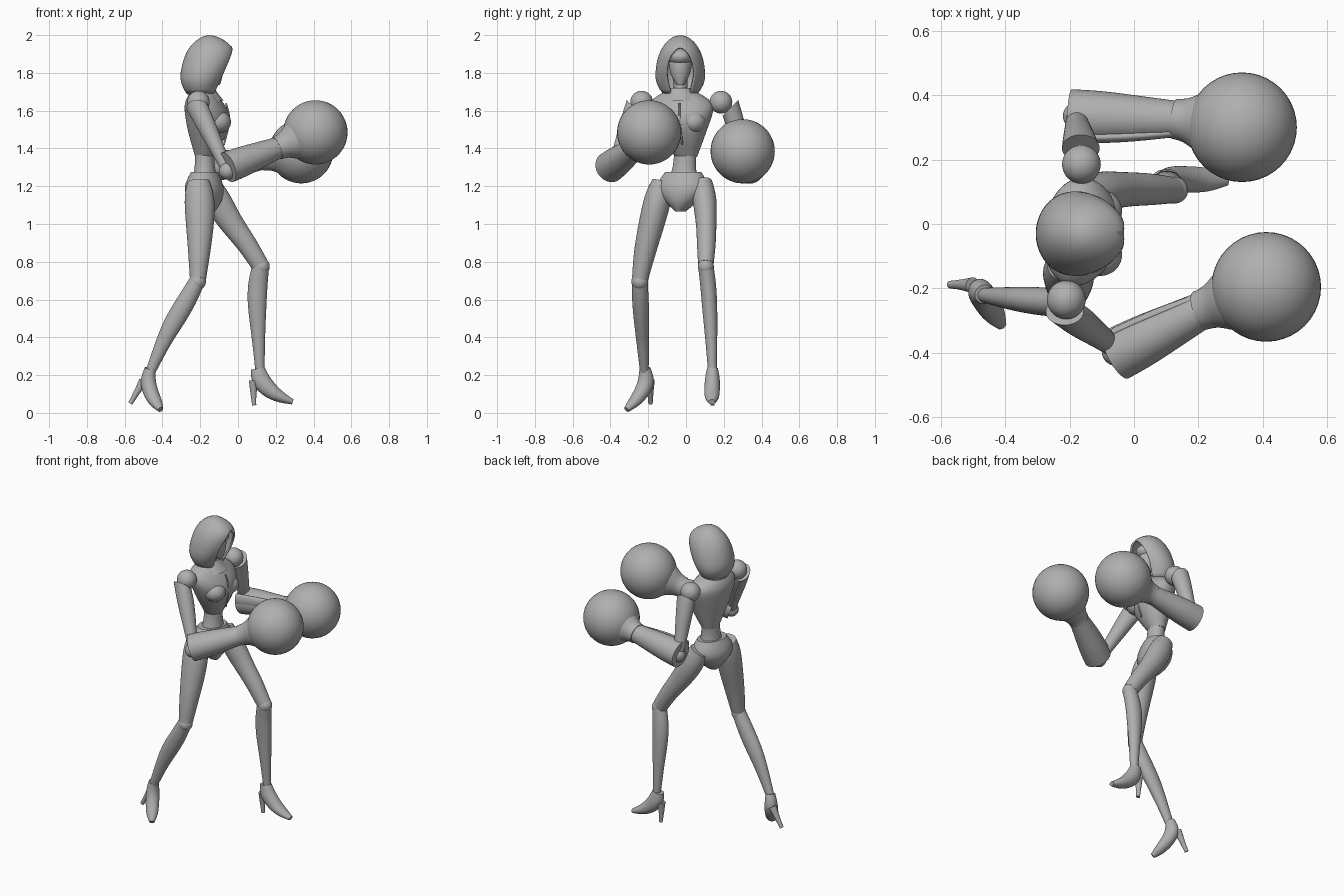
import bpy
import bmesh
from math import cos, sin, pi, asin, radians
from mathutils import Vector

default_cube = bpy.data.objects.get("Cube")
if default_cube:
    bpy.data.objects.remove(default_cube, do_unlink=True)

# One plain grey for the whole figure
grey = bpy.data.materials.new("plain grey")
grey.use_nodes = True
grey_value = (0.43, 0.43, 0.43, 1)
grey.diffuse_color = grey_value
grey.node_tree.nodes["Principled BSDF"].inputs["Base Color"].default_value = grey_value


def finish(name, bm, levels=0, thickness=0):
    """Turn a bmesh into a named, smooth shaded object."""
    bmesh.ops.recalc_face_normals(bm, faces=bm.faces)
    mesh = bpy.data.meshes.new(name)
    bm.to_mesh(mesh)
    bm.free()
    mesh.materials.append(grey)
    obj = bpy.data.objects.new(name, mesh)
    bpy.context.collection.objects.link(obj)
    bpy.ops.object.select_all(action="DESELECT")
    obj.select_set(True)
    bpy.context.view_layer.objects.active = obj
    bpy.ops.object.shade_smooth_by_angle(angle=radians(40))
    if levels:
        subdivision = obj.modifiers.new("Rounding", "SUBSURF")
        subdivision.levels = subdivision.render_levels = levels
    if thickness:
        shell = obj.modifiers.new("Thickness", "SOLIDIFY")
        shell.thickness = thickness
        shell.offset = -1
    return obj


def loft(name, rings, side=(0, 1, 0), start=None, level=False, count=16):
    """Skin rings (x, y, z, half width[, half depth]) along their path."""
    bm = bmesh.new()
    crease = bm.edges.layers.float.new("crease_edge")
    centres = [Vector(ring[:3]) for ring in rings]
    last = len(rings) - 1
    loops = []
    for i, ring in enumerate(rings):
        along = centres[min(i + 1, last)] - centres[max(i - 1, 0)]
        if level:
            along = Vector((0, 0, 1))
        if i == 0 and start:
            along = Vector(start)
        along.normalize()
        u = Vector(side)
        u = (u - along * u.dot(along)).normalized()
        v = along.cross(u)
        loop = []
        for k in range(count):
            angle = 2 * pi * k / count
            offset = u * cos(angle) * ring[3] + v * sin(angle) * ring[-1]
            loop.append(bm.verts.new(centres[i] + offset))
        loops.append(loop)
    for lower, upper in zip(loops, loops[1:]):
        for k in range(count):
            j = (k + 1) % count
            bm.faces.new((lower[k], lower[j], upper[j], upper[k]))
    for loop in (loops[0], loops[-1]):
        cap = bm.faces.new(loop)
        for edge in cap.edges:
            edge[crease] = 1
    return finish(name, bm, levels=2)


def ball(name, centre, radii):
    """Ellipsoid with radii along x, y and z."""
    bm = bmesh.new()
    bmesh.ops.create_uvsphere(bm, u_segments=40, v_segments=24, radius=1)
    bmesh.ops.scale(bm, vec=Vector(radii), verts=bm.verts)
    bmesh.ops.translate(bm, vec=Vector(centre), verts=bm.verts)
    return finish(name, bm)


def hood(name, rings, mid_y, count=28):
    """Shell of arcs (z, back, front, half width, half opening)."""
    bm = bmesh.new()
    loops = []
    for z, back, front, width, opening in rings:
        first = asin(opening / width)
        loop = []
        for k in range(count + 1):
            angle = first + (2 * pi - 2 * first) * k / count
            x = (back + front) / 2 + (front - back) / 2 * cos(angle)
            loop.append(bm.verts.new((x, mid_y + width * sin(angle), z)))
        loops.append(loop)
    for lower, upper in zip(loops, loops[1:]):
        for a in range(count):
            bm.faces.new((lower[a], lower[a + 1], upper[a + 1], upper[a]))
    bm.faces.new(loops[-1])
    bmesh.ops.remove_doubles(bm, verts=bm.verts, dist=0.0005)
    return finish(name, bm, levels=1, thickness=0.012)


# Head: open hood, masked face, neck
hood("hood", [
    (1.685, -.27, -.115, .09, .05),
    (1.74, -.305, -.088, .13, .065),
    (1.80, -.308, -.05, .135, .08),
    (1.88, -.287, -.022, .122, .062),
    (1.92, -.268, -.022, .105, .03),
    (1.945, -.25, -.033, .09, .0),
    (1.98, -.215, -.08, .06, .0),
    (2.0, -.17, -.13, .02, .0),
], mid_y=-.03)
loft("face_mask", [
    (-.115, -.03, 1.735, .018, .02),
    (-.13, -.03, 1.78, .05, .05),
    (-.14, -.03, 1.85, .066, .07),
    (-.15, -.03, 1.91, .05, .06),
    (-.16, -.03, 1.94, .02, .03),
], level=True)
ball("brow_cap", (-.14, -.03, 1.885), (.083, .066, .048))
loft("neck", [(-.185, -.03, 1.64, .048), (-.175, -.03, 1.72, .038), (-.165, -.03, 1.8, .04)])

# Torso: cropped jacket, collar, waist, hips
shoulder_line = (.12, .99, 0)
hip_line = (.28, .96, 0)
loft("jacket", [
    (-.178, .0, 1.355, .06, .05),
    (-.165, -.01, 1.43, .10, .085),
    (-.158, -.02, 1.5, .135, .112),
    (-.158, -.022, 1.57, .165, .124),
    (-.178, -.025, 1.63, .182, .11),
    (-.185, -.03, 1.675, .14, .085),
    (-.185, -.03, 1.705, .07, .06),
], side=shoulder_line, level=True)
loft("collar", [
    (-.175, -.03, 1.655, .115, .1),
    (-.18, -.03, 1.69, .085, .075),
    (-.18, -.03, 1.72, .06, .058),
], side=shoulder_line, level=True)
for label, y in (("left", .04), ("right", -.095)):
    ball(label + "_bust", (-.105, y, 1.54), (.068, .066, .06))
loft("zip_strip", [(-.065, -.035, 1.64, .005), (-.036, -.035, 1.56, .005), (-.075, -.02, 1.42, .005)])
loft("waist", [
    (-.175, -.015, 1.22, .09, .07),
    (-.176, -.01, 1.29, .06, .053),
    (-.177, -.003, 1.38, .062, .05),
], side=hip_line, level=True)
loft("hips", [
    (-.165, -.03, 1.065, .025, .045),
    (-.17, -.025, 1.11, .08, .085),
    (-.178, -.02, 1.165, .14, .105),
    (-.18, -.018, 1.215, .145, .1),
    (-.178, -.015, 1.275, .1, .07),
], side=hip_line, level=True)

# Legs: thigh, knee joint, shin
loft("right_thigh", [
    (-.21, -.125, 1.225, .055, .06),
    (-.205, -.145, 1.15, .075, .083),
    (-.2, -.175, 1.03, .072, .08),
    (-.205, -.22, .85, .06),
    (-.212, -.243, .71, .044),
])
loft("left_thigh", [
    (-.16, .085, 1.22, .055, .06),
    (-.115, .1, 1.13, .068, .08),
    (-.035, .108, 1.0, .054, .064),
    (.045, .108, .9, .052, .055),
    (.115, .105, .785, .042, .048),
])
ball("right_knee", (-.215, -.245, .695), (.045, .044, .045))
ball("left_knee", (.123, .105, .775), (.045, .042, .045))
loft("right_shin", [
    (-.213, -.245, .705, .042, .042),
    (-.267, -.242, .6, .046, .052),
    (-.335, -.235, .49, .042, .054),
    (-.39, -.23, .39, .035, .042),
    (-.467, -.22, .21, .023, .026),
])
loft("left_shin", [
    (.12, .105, .775, .042, .046),
    (.103, .118, .68, .043, .054),
    (.1, .125, .57, .042, .052),
    (.107, .133, .42, .034, .037),
    (.117, .14, .21, .023, .024),
])

# High-heeled shoes
loft("right_shoe", [
    (-.465, -.218, .235, .03),
    (-.48, -.205, .17, .042, .05),
    (-.462, -.235, .105, .042, .042),
    (-.433, -.28, .05, .038, .03),
    (-.41, -.315, .018, .016, .016),
], side=(.9, .45, 0))
loft("left_shoe", [
    (.105, .14, .235, .03, .038),
    (.115, .14, .175, .042, .054),
    (.17, .138, .115, .042, .045),
    (.23, .137, .08, .04, .03),
    (.29, .137, .058, .018, .014),
])
loft("right_heel", [(-.5, -.19, .17, .025), (-.535, -.188, .11, .016), (-.57, -.188, .05, .012)])
loft("left_heel", [(.085, .14, .17, .028), (.08, .14, .11, .016), (.086, .14, .04, .011)])

# Arms: shoulder ball, upper arm, elbow, flared forearm, padded glove
arms = {
    "right": dict(
        shoulder=(-.21, -.235, 1.645), outward=-1,
        upper=[(-.215, -.272, 1.615, .06), (-.172, -.3, 1.53, .053),
               (-.11, -.345, 1.4, .04), (-.06, -.385, 1.29, .03)],
        elbow=(-.055, -.395, 1.28), cuff=(-.055, -.405, 1.3),
        wrist=(.215, -.265, 1.405), glove=(.41, -.195, 1.485)),
    "left": dict(
        shoulder=(-.163, .185, 1.645), outward=1,
        upper=[(-.165, .235, 1.615, .06), (-.17, .262, 1.53, .052),
               (-.175, .3, 1.4, .04), (-.18, .335, 1.3, .03)],
        elbow=(-.175, .335, 1.29), cuff=(-.195, .335, 1.295),
        wrist=(.135, .325, 1.345), glove=(.335, .3, 1.385)),
}
for label, arm in arms.items():
    ball(label + "_shoulder", arm["shoulder"], (.06, .06, .06))
    loft(label + "_upper_arm", arm["upper"], side=(1, 0, 0),
         start=(0, .7 * arm["outward"], -.7))
    ball(label + "_elbow", arm["elbow"], (.045, .045, .045))
    cuff, wrist, glove = (Vector(arm[key]) for key in ("cuff", "wrist", "glove"))
    loft(label + "_forearm", [
        (*cuff, .085),
        (*cuff.lerp(wrist, .3), .083),
        (*cuff.lerp(wrist, .7), .068),
        (*wrist, .058),
    ])
    # Raised guard along the inner side of the forearm
    inner = Vector((0, -.068 * arm["outward"], .03))
    loft(label + "_forearm_guard", [
        (*(cuff + inner), .018, .04),
        (*(cuff.lerp(wrist, .5) + inner * .9), .018, .034),
        (*(wrist + inner * .6), .014, .022),
    ])
    loft(label + "_glove_cuff", [
        (*wrist.lerp(glove, -.05), .064),
        (*wrist.lerp(glove, .15), .068),
        (*wrist.lerp(glove, .35), .098),
        (*wrist.lerp(glove, .6), .12),
    ])
    ball(label + "_glove", glove, (.17, .17, .17))
